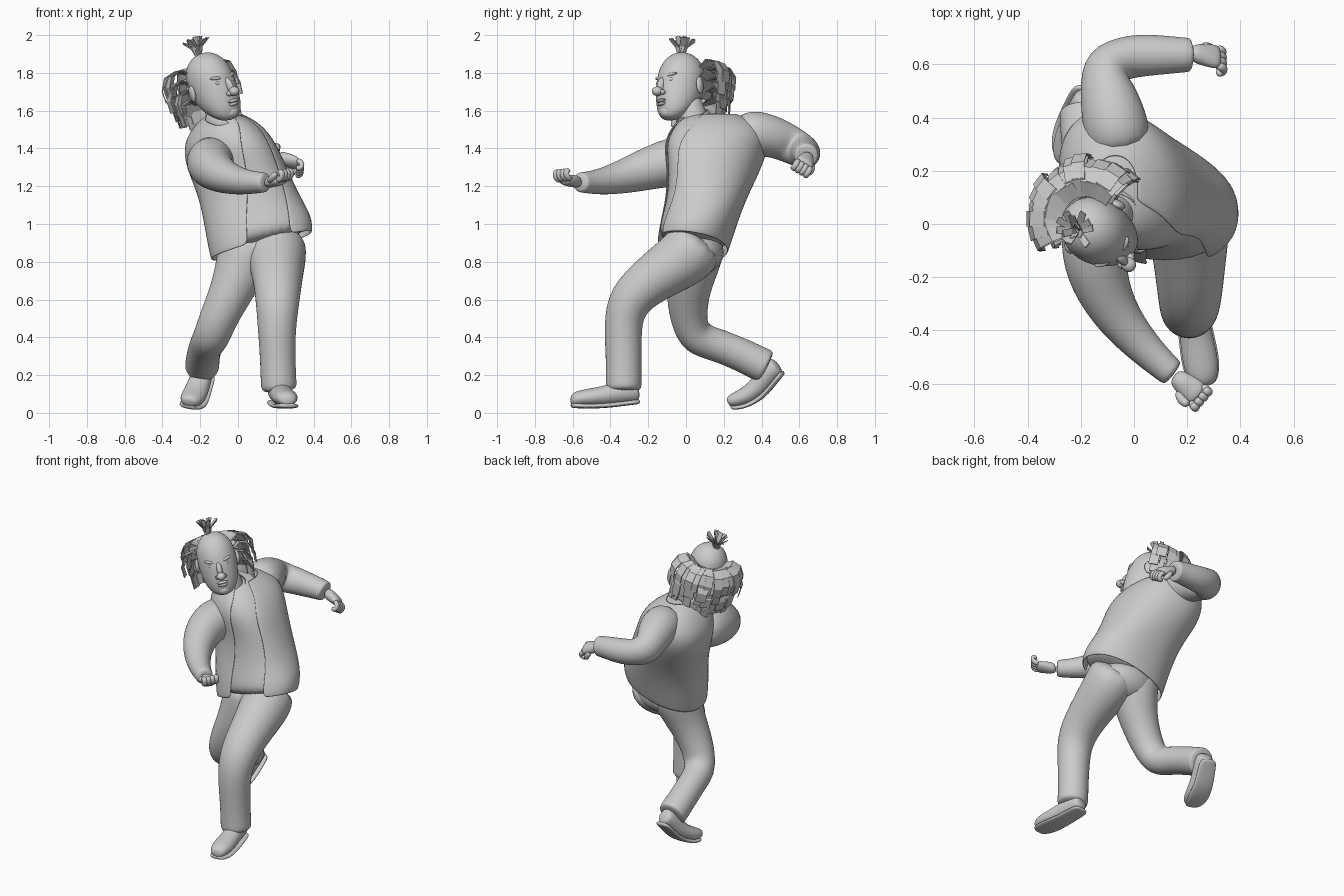
import bpy, bmesh, math, random
from mathutils import Vector, Matrix, Euler

random.seed(4)
old = bpy.data.objects.get("Cube")
if old:
    bpy.data.objects.remove(old)

grey = bpy.data.materials.new("plain_grey")
grey.use_nodes = True
grey.diffuse_color = (0.6, 0.6, 0.6, 1)
grey.node_tree.nodes["Principled BSDF"].inputs["Base Color"].default_value = (0.6, 0.6, 0.6, 1)


def finish(name, bm, subdivide=0, thickness=0, smooth=True):
    bmesh.ops.recalc_face_normals(bm, faces=bm.faces)
    mesh = bpy.data.meshes.new(name)
    bm.to_mesh(mesh)
    bm.free()
    mesh.materials.append(grey)
    for face in mesh.polygons:
        face.use_smooth = smooth
    obj = bpy.data.objects.new(name, mesh)
    bpy.context.collection.objects.link(obj)
    if thickness:
        obj.modifiers.new("thickness", 'SOLIDIFY').thickness = thickness
    if subdivide:
        obj.modifiers.new("subdivide", 'SUBSURF').levels = subdivide
        obj.modifiers["subdivide"].render_levels = subdivide
    return obj


def loft(name, rings, sides=12, gap=0, thickness=0, matrix=Matrix(), boxy=1.0):
    """Skin over rings of (centre, u, v, phase); a gap leaves the skin open."""
    bm = bmesh.new()
    grow = 3 / (2 + math.cos(math.tau / sides))
    loops = []
    for centre, u, v, phase in rings:
        loop = []
        for i in range(sides):
            a = phase + math.tau * i / sides
            c, s = math.cos(a), math.sin(a)
            p = centre + grow * (u * math.copysign(abs(c) ** boxy, c) + v * math.copysign(abs(s) ** boxy, s))
            loop.append(bm.verts.new(matrix @ p))
        loops.append(loop)
    first = gap // 2
    for low, high in zip(loops, loops[1:]):
        for i in range(first, sides - first):
            j = (i + 1) % sides
            bm.faces.new((low[i], low[j], high[j], high[i]))
    if not gap:
        bm.faces.new(loops[0])
        bm.faces.new(loops[-1])
    else:
        loose = [v for v in bm.verts if not v.link_faces]
        bmesh.ops.delete(bm, geom=loose, context='VERTS')
    return finish(name, bm, 2, thickness)


def tube(name, points, sides=12):
    """Limb through points of (x, y, z, radius)."""
    centres = [Vector(p[:3]) for p in points]
    u, rings = None, []
    for i, p in enumerate(points):
        tangent = (centres[min(i + 1, len(points) - 1)] - centres[max(i - 1, 0)]).normalized()
        u = u or tangent.orthogonal()
        u = (u - tangent * u.dot(tangent)).normalized()
        rings.append((centres[i], u * p[3], tangent.cross(u) * p[3], 0))
    return loft(name, rings, sides)


def ball(name, centre, size, matrix=Matrix(), turn=(0, 0, 0)):
    bm = bmesh.new()
    bmesh.ops.create_uvsphere(bm, u_segments=20, v_segments=12, radius=1)
    place = Matrix.Translation(centre) @ Euler(turn).to_matrix().to_4x4() @ Matrix.Diagonal((*size, 1))
    bmesh.ops.transform(bm, matrix=matrix @ place, verts=bm.verts)
    return finish(name, bm)


# Torso: height, centre x, centre y, half depth, half width, skew, opening angle
sections = [
    (0.88, .125, .03, .265, .19, 0, -80),
    (1.00, .11, .06, .28, .202, 0, -80),
    (1.15, .06, .11, .265, .213, .02, -68),
    (1.30, -.01, .15, .265, .24, .06, -57),
    (1.43, -.045, .16, .243, .272, .06, -55),
    (1.53, -.05, .17, .175, .235, .03, -48),
    (1.59, -.07, .13, .08, .12, 0, -42),
]


def torso_rings(scale):
    rings = []
    for z, x, y, depth, width, skew, angle in sections:
        dip = max(0, 1.13 - z) * .29
        rings.append((Vector((x, y, z)), Vector((depth, -skew, dip)) * scale,
                      Vector((0, width, -dip * .4)) * scale, math.radians(angle)))
    return rings


loft("shirt", torso_rings(.955), 32, boxy=.92)
loft("vest", torso_rings(1.01), 32, gap=4, thickness=.01, boxy=.92)
ball("trouser_seat", (.11, .05, .85), (.2, .15, .125))
tube("neck", [(-.07, .06, 1.48, .09), (-.08, .03, 1.57, .075), (-.11, .01, 1.68, .07)])
collar_tilt = Vector((.09, 0, -.015))
loft("collar", [(Vector((-.07, .05, 1.53)), collar_tilt * 1.2, Vector((0, .105, .02)), -.9),
                (Vector((-.07, .03, 1.58)), collar_tilt, Vector((0, .085, .03)), -.9)],
     16, gap=2, thickness=.01)

# Sleeves and trouser legs
tube("left_sleeve", [(-.05, .27, 1.46, .12), (-.07, .38, 1.485, .124), (-.1, .5, 1.45, .105),
                     (-.115, .6, 1.395, .095), (.0, .635, 1.375, .083), (.12, .635, 1.37, .072),
                     (.2, .635, 1.365, .064), (.215, .635, 1.36, .064)])
tube("right_sleeve", [(-.12, .08, 1.34, .12), (-.15, -.05, 1.335, .132), (-.145, -.18, 1.3, .116),
                      (-.08, -.33, 1.25, .09), (.03, -.46, 1.22, .067), (.13, -.55, 1.22, .053),
                      (.15, -.565, 1.22, .053)])
tube("left_trouser_leg", [(.2, .09, .93, .16), (.205, .0, .82, .157), (.21, -.15, .73, .133),
                          (.21, -.315, .6, .116), (.205, -.335, .45, .1), (.21, -.33, .3, .093),
                          (.215, -.33, .15, .094), (.22, -.33, .11, .094)])
tube("right_trouser_leg", [(.06, .06, .93, .16), (.03, .04, .8, .145), (-.03, .01, .65, .115),
                           (-.105, .01, .5, .1), (-.145, .05, .39, .096), (-.17, .17, .36, .086),
                           (-.185, .31, .3, .088), (-.19, .41, .25, .09), (-.19, .43, .24, .09)])


# Shoes: upper skin and a flat sole along the heel to toe line
def shoe(side, heel, toe, up, bend):
    heel, toe, up = Vector(heel), Vector(toe), Vector(up)
    along = toe - heel
    across = along.cross(up).normalized()
    up = across.cross(along).normalized()
    upper = ((0, .038, .04), (.08, .055, .058), (.3, .058, .06), (.5, .062, .052),
             (.75, .068, .046), (.93, .054, .038), (1, .03, .024))
    spots = [(heel + along * t - up * bend * math.sin(math.pi * t ** 1.3), w, h) for t, w, h in upper]
    loft(side + "_shoe", [(p + up * h, across * w, up * h, 0) for p, w, h in spots])
    loft(side + "_sole", [(p, across * (w + .004), up * .013, 0) for p, w, h in spots], boxy=.7)
    ankle = heel + along * .22
    tube(side + "_ankle", [(*(ankle + up * .04), .055), (*(ankle + up * .15), .055)])


shoe("left", (.205, -.245, .06), (.265, -.61, .04), (0, 0, 1), .012)
shoe("right", (-.17, .515, .215), (-.26, .24, .03), (0, -.6, .8), .048)


# Hands: palm, four curled fingers and a thumb
def hand(side, wrist, forward, curl):
    wrist, f, c = Vector(wrist), Vector(forward).normalized(), Vector(curl).normalized()
    s = f.cross(c).normalized()
    palm = ((-.02, .032, .034), (.03, .042, .034), (.07, .05, .03), (.105, .046, .024))
    loft(side + "_palm", [(wrist + f * t, s * w, c * h, 0) for t, w, h in palm])
    for k in range(4):
        root = wrist + f * .085 + s * (k - 1.5) * .025
        path = (root, root + f * .036 + c * .012, root + f * .034 + c * .043, root + f * .004 + c * .052)
        tube(f"{side}_finger_{k + 1}", [(*p, .0165) for p in path], 8)
    root = wrist + f * .03 + s * .035
    path = (root, root + f * .03 + s * .02 + c * .02, root + f * .055 + s * .01 + c * .045)
    tube(side + "_thumb", [(*p, .017) for p in path], 8)


hand("left", (.23, .64, 1.35), (1, -.15, -.35), (-.2, -.6, -1))
hand("right", (.165, -.58, 1.225), (1, -.85, .1), (.1, -.2, 1))

# Head, in its own tilted frame with the face toward local -y
head = Matrix.Translation((-.14, -.02, 1.72)) @ Euler((0, math.radians(-15), 0)).to_matrix().to_4x4() \
    @ Matrix.Rotation(math.radians(40), 4, 'Z')
skull = [(-.19, .035, .03, -.085), (-.155, .085, .075, -.065), (-.08, .112, .12, -.03),
         (0, .12, .134, -.013), (.06, .12, .132, -.005), (.12, .108, .118, 0),
         (.17, .072, .076, 0), (.192, .025, .025, 0)]
loft("head", [(Vector((0, y, z)), Vector((w, 0, 0)), Vector((0, d, 0)), 0) for z, w, d, y in skull],
     16, matrix=head)
ball("nose_bridge", (0, -.142, -.01), (.018, .028, .05), head, (-.35, 0, 0))
ball("nose_tip", (0, -.172, -.048), (.028, .03, .025), head)
ball("upper_lip", (0, -.143, -.095), (.034, .022, .01), head)
ball("lower_lip", (0, -.139, -.112), (.03, .02, .01), head)
ball("chin", (0, -.11, -.15), (.04, .033, .033), head)
for side, m in (("left", 1), ("right", -1)):
    ball(side + "_eye", (m * .047, -.119, .015), (.02, .015, .012), head)
    ball(side + "_brow", (m * .05, -.118, .042), (.036, .016, .01), head, (0, m * -.2, m * .3))
    ball(side + "_nostril", (m * .022, -.155, -.053), (.014, .018, .014), head)
    ball(side + "_ear", (m * .122, .02, -.005), (.016, .03, .046), head, (.15, 0, m * .4))


# Hair: flat curved locks
def locks(name, paths):
    bm = bmesh.new()
    for points, angle, width, origin in paths:
        out = Vector((math.cos(angle), math.sin(angle), 0))
        side = Vector((-out.y, out.x, 0)) * width
        rows = []
        for r, z in points:
            p = Vector(origin) + out * r + Vector((0, 0, z))
            rows.append([bm.verts.new(head @ (p + side * k)) for k in (-1, 1)])
        for a, b in zip(rows, rows[1:]):
            bm.faces.new((a[0], a[1], b[1], b[0]))
    finish(name, bm, 0, .005, False)


paths = []
for row in range(4):
    count = 15 - row
    for k in range(count):
        angle = math.radians(10 + 155 * k / (count - 1) + random.uniform(-4, 4))
        start = .1 - row * .055
        reach = random.uniform(.92, 1.06) * (1 - .06 * row)
        drop = random.uniform(-.015, .015)
        paths.append(([(.085, start), (.15 * reach, start + .035), (.21 * reach, start + .015),
                       (.24 * reach, start - .045 + drop), (.235 * reach, start - .11 + drop)],
                      angle, random.uniform(.024, .034), (.01, .04, 0)))
locks("side_hair", paths)

paths = []
for k in range(14):
    flare = random.uniform(.02, .085)
    tall = .105 - flare * .4
    paths.append(([(.006, -.015), (flare * .35, tall * .5), (flare, tall)],
                  k * 2.4, .013, (-.02, .01, .19)))
locks("top_tuft", paths)
